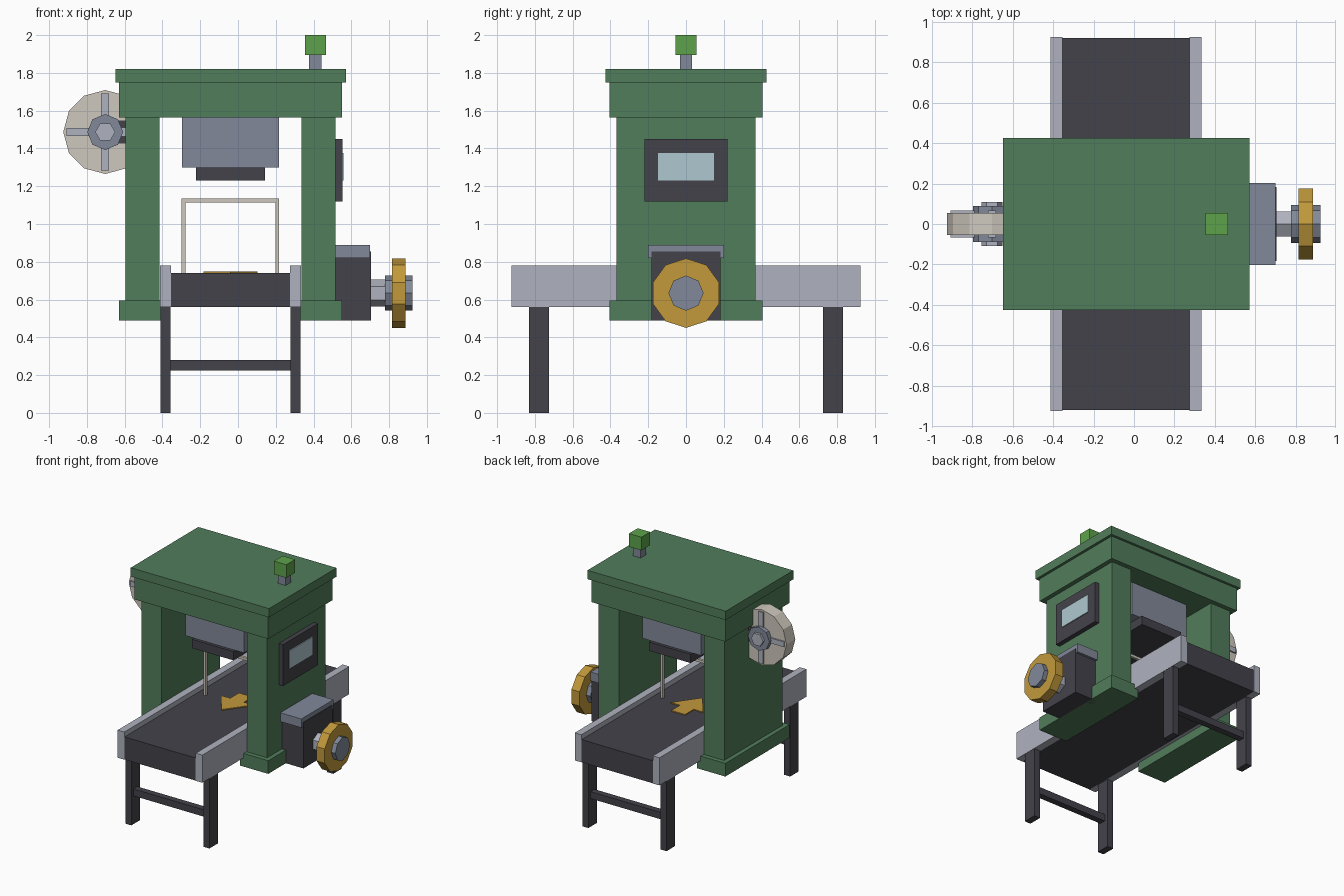
import bpy, bmesh, math
from mathutils import Matrix, Vector

if "Cube" in bpy.data.objects:
    bpy.data.objects.remove(bpy.data.objects["Cube"])

CX = -0.04  # machine centre line in x


def mat(name, r, g, b):
    m = bpy.data.materials.new(name)
    m.diffuse_color = (r, g, b, 1)
    m.use_nodes = True
    m.node_tree.nodes["Principled BSDF"].inputs["Base Color"].default_value = m.diffuse_color
    return m


GREEN = mat("machine_green", 0.083, 0.205, 0.105)
DARK = mat("dark_grey", 0.057, 0.055, 0.069)
LIGHT = mat("light_grey", 0.43, 0.45, 0.52)
STEEL = mat("steel_grey", 0.22, 0.25, 0.32)
YELLOW = mat("yellow", 0.54, 0.32, 0.045)
CREAM = mat("cream", 0.62, 0.58, 0.51)
LAMP = mat("lamp_green", 0.11, 0.36, 0.07)
GLASS = mat("screen_blue", 0.42, 0.58, 0.63)


def finish(bm, name, material):
    bmesh.ops.recalc_face_normals(bm, faces=bm.faces)
    me = bpy.data.meshes.new(name)
    bm.to_mesh(me)
    bm.free()
    me.materials.append(material)
    ob = bpy.data.objects.new(name, me)
    bpy.context.collection.objects.link(ob)
    return ob


def box(name, material, x, y, z):
    """Box from (min, max) ranges; a single number for y means +-y."""
    if not isinstance(y, tuple):
        y = (-y, y)
    bm = bmesh.new()
    bmesh.ops.create_cube(bm, size=1)
    for v in bm.verts:
        v.co = Vector([(r[0] + r[1]) / 2 + c * (r[1] - r[0])
                       for c, r in zip(v.co, (x, y, z))])
    return finish(bm, name, material)


def prism(name, material, points, to_world):
    """Extrude a 2D outline between depth 0 and 1; to_world maps (a, b, d)."""
    bm = bmesh.new()
    lo, hi = [[bm.verts.new(to_world(a, b, d)) for a, b in points] for d in (0, 1)]
    bm.faces.new(lo)
    bm.faces.new(hi)
    n = len(points)
    for i in range(n):
        bm.faces.new((lo[i], lo[(i + 1) % n], hi[(i + 1) % n], hi[i]))
    return finish(bm, name, material)


def ring(sides, r, start=0.0):
    return [(r * math.cos(start + 2 * math.pi * i / sides),
             r * math.sin(start + 2 * math.pi * i / sides)) for i in range(sides)]


# Frame: lid, beam, columns and feet
box("lid", GREEN, (-0.648, 0.571), 0.425, (1.75, 1.82))
box("top_beam", GREEN, (-0.63, 0.55), 0.405, (1.565, 1.75))
for side, s in (("left", -1), ("right", 1)):
    def span(a, b):
        return tuple(sorted((CX + s * a, CX + s * b)))
    box(side + "_column", GREEN, span(0.375, 0.555), 0.368, (0.5, 1.57))
    box(side + "_column_foot", GREEN, span(0.34, 0.59), 0.405, (0.49, 0.595))
    # Conveyor rails and legs
    box(side + "_rail", LIGHT, span(0.315, 0.373), 0.925, (0.56, 0.78))
    for end, e in (("front", -1), ("back", 1)):
        y = tuple(sorted((e * 0.725, e * 0.832)))
        box(f"{end}_{side}_leg", DARK, span(0.318, 0.371), y, (0, 0.561))
    # Gate posts
    box(side + "_gate_post", CREAM, span(0.238, 0.258), 0.01, (0.735, 1.135))

# Conveyor
box("conveyor_belt", DARK, (-0.356, 0.276), 0.922, (0.56, 0.74))
for end, e in (("front", -1), ("back", 1)):
    y = tuple(sorted((e * 0.755, e * 0.805)))
    box(end + "_leg_crossbar", DARK, (-0.36, 0.28), y, (0.225, 0.28))
box("gate_top_bar", CREAM, (CX - 0.258, CX + 0.258), 0.01, (1.115, 1.135))

# Direction arrow on the belt, pointing to the front
arrow = [(0, -0.15), (0.143, 0.045), (0.06, 0.045), (0.06, 0.155),
         (-0.06, 0.155), (-0.06, 0.045), (-0.143, 0.045)]
prism("belt_arrow", YELLOW, arrow, lambda a, b, d: (CX + a, b, 0.739 + 0.009 * d))

# Scanning head
box("head_block", STEEL, (-0.297, 0.217), 0.235, (1.30, 1.57))
box("head_plate", DARK, (-0.223, 0.143), 0.26, (1.23, 1.30))

# Signal lamp
box("lamp_post", STEEL, (0.377, 0.443), 0.033, (1.81, 1.90))
box("lamp", LAMP, (0.355, 0.465), 0.055, (1.895, 2.0))

# Control panel
box("control_panel", DARK, (0.51, 0.552), 0.22, (1.12, 1.45))
box("control_screen", GLASS, (0.55, 0.559), 0.148, (1.23, 1.375))

# Motor with handwheel on the right
box("motor_box", DARK, (0.50, 0.705), 0.183, (0.49, 0.855))
box("motor_cap", STEEL, (0.50, 0.70), 0.202, (0.82, 0.89))


def along_x(x0, x1, z):
    return lambda a, b, d: (x0 + (x1 - x0) * d, a, z + b)


UP = math.pi / 2
prism("wheel_shaft", LIGHT, ring(6, 0.072, UP), along_x(0.69, 0.80, 0.634))
prism("wheel_hub", STEEL, ring(8, 0.093, UP), along_x(0.777, 0.923, 0.634))
prism("handwheel", YELLOW, ring(10, 0.184, UP), along_x(0.815, 0.887, 0.634))

# Spoked reel on the left
RX, RZ = -0.703, 1.487


def along_y(h):
    return lambda a, b, d: (RX + a, -h + 2 * h * d, RZ + b)


prism("reel", CREAM, ring(12, 0.222), along_y(0.055))
prism("reel_hub", STEEL, ring(8, 0.095), along_y(0.09))
prism("reel_bolt", LIGHT, ring(6, 0.053), along_y(0.11))
box("reel_vertical_spoke", LIGHT, (RX - 0.021, RX + 0.021), 0.066, (RZ - 0.205, RZ + 0.205))
box("reel_horizontal_spoke", LIGHT, (RX - 0.205, RX + 0.205), 0.066, (RZ - 0.021, RZ + 0.021))
box("reel_bracket", DARK, (-0.67, -0.58), 0.062, (1.427, 1.548))
